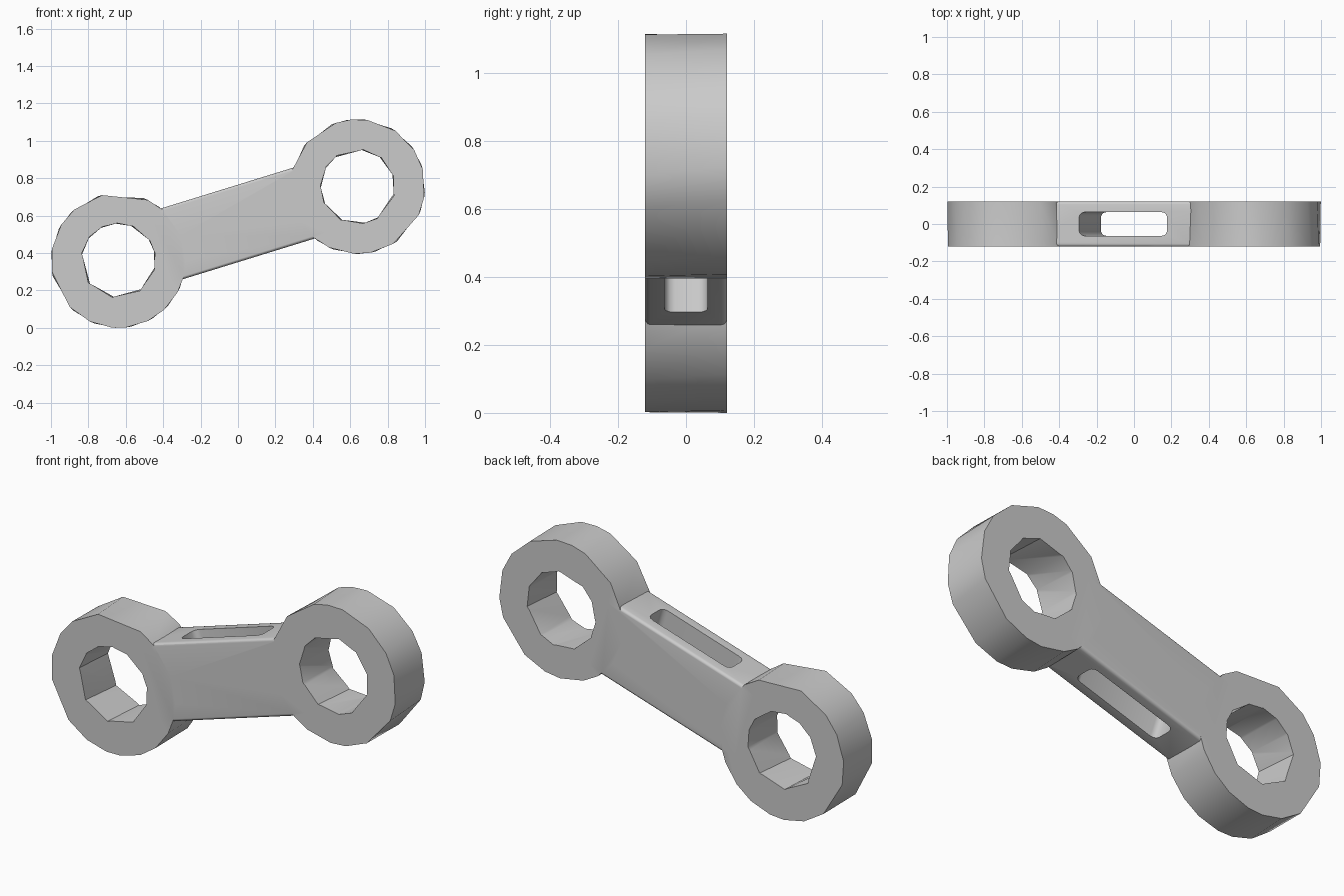
import bpy, bmesh
from math import radians, cos, sin
from mathutils import Matrix

if "Cube" in bpy.data.objects:
    bpy.data.objects.remove(bpy.data.objects["Cube"])

HALF = 0.12
TILT = Matrix.Translation((0, 0, 0.558)) @ Matrix.Rotation(radians(-17.15), 4, 'Y')


def to_object(bm, name):
    bmesh.ops.recalc_face_normals(bm, faces=bm.faces)
    mesh = bpy.data.meshes.new(name)
    bm.to_mesh(mesh)
    bm.free()
    obj = bpy.data.objects.new(name, mesh)
    bpy.context.collection.objects.link(obj)
    return obj


def disc(name, centre, radius, angles, half, twist):
    """Coarse uneven disc along y; the back outline is slightly rotated."""
    bm = bmesh.new()
    loops = []
    for y, shift in ((-half, 0), (half, twist)):
        loops.append([bm.verts.new((centre[0] + radius * cos(radians(a + shift)), y,
                                    centre[1] + radius * sin(radians(a + shift)))) for a in angles])
    front, back = loops
    bm.faces.new(front)
    bm.faces.new(back[::-1])
    n = len(angles)
    for i in range(n):
        j = (i + 1) % n
        bm.faces.new((front[i], front[j], back[j]))
        bm.faces.new((front[i], back[j], back[i]))
    return to_object(bm, name)


def tilted_box(name, size, bevel_axis, width, segments):
    """Box along the link direction with the edges parallel to one axis rounded."""
    bm = bmesh.new()
    bmesh.ops.create_cube(bm, size=1, matrix=Matrix.Diagonal((*size, 1)))
    edges = [e for e in bm.edges
             if abs(e.verts[0].co[bevel_axis] - e.verts[1].co[bevel_axis]) > 1e-4]
    bmesh.ops.bevel(bm, geom=edges, offset=width, segments=segments, profile=0.5, affect='EDGES')
    bmesh.ops.transform(bm, matrix=TILT, verts=bm.verts)
    return to_object(bm, name)


def boolean(target, other, operation):
    bpy.context.view_layer.objects.active = target
    mod = target.modifiers.new("bool", 'BOOLEAN')
    mod.operation = operation
    mod.solver = 'EXACT'
    mod.object = other
    bpy.ops.object.modifier_apply(modifier=mod.name)
    bpy.data.objects.remove(other)


# connecting bar with softened long edges
link = tilted_box("connecting_link", (0.88, 2 * HALF, 0.396), 0, 0.015, 3)

# ring eyes: centre, outer outline angles, hole outline angles
eyes = [
    ((-0.64, 0.36),
     (0, 22, 49, 64, 104, 131, 148, 170, 190, 224, 245, 264, 277, 296, 313, 332, 346),
     (11, 32, 66, 91, 115, 140, 168, 216, 260, 305, 345)),
    ((0.64, 0.755),
     (15, 33, 56, 82, 96, 109, 139, 165, 188, 210, 230, 245, 267, 281, 302, 335, 351),
     (16, 50, 81, 123, 147, 178, 205, 242, 278, 301, 345)),
]
for centre, outer, _ in eyes:
    boolean(link, disc("eye", centre, 0.36, outer, HALF, 4), 'UNION')
for centre, _, inner in eyes:
    boolean(link, disc("eye_hole", centre, 0.2, inner, 0.16, 6), 'DIFFERENCE')

# slot through the bar
boolean(link, tilted_box("slot", (0.494, 0.126, 0.7), 2, 0.03, 3), 'DIFFERENCE')

bpy.ops.object.select_all(action='DESELECT')
link.select_set(True)
bpy.context.view_layer.objects.active = link
bpy.ops.object.shade_smooth_by_angle(angle=radians(42))
